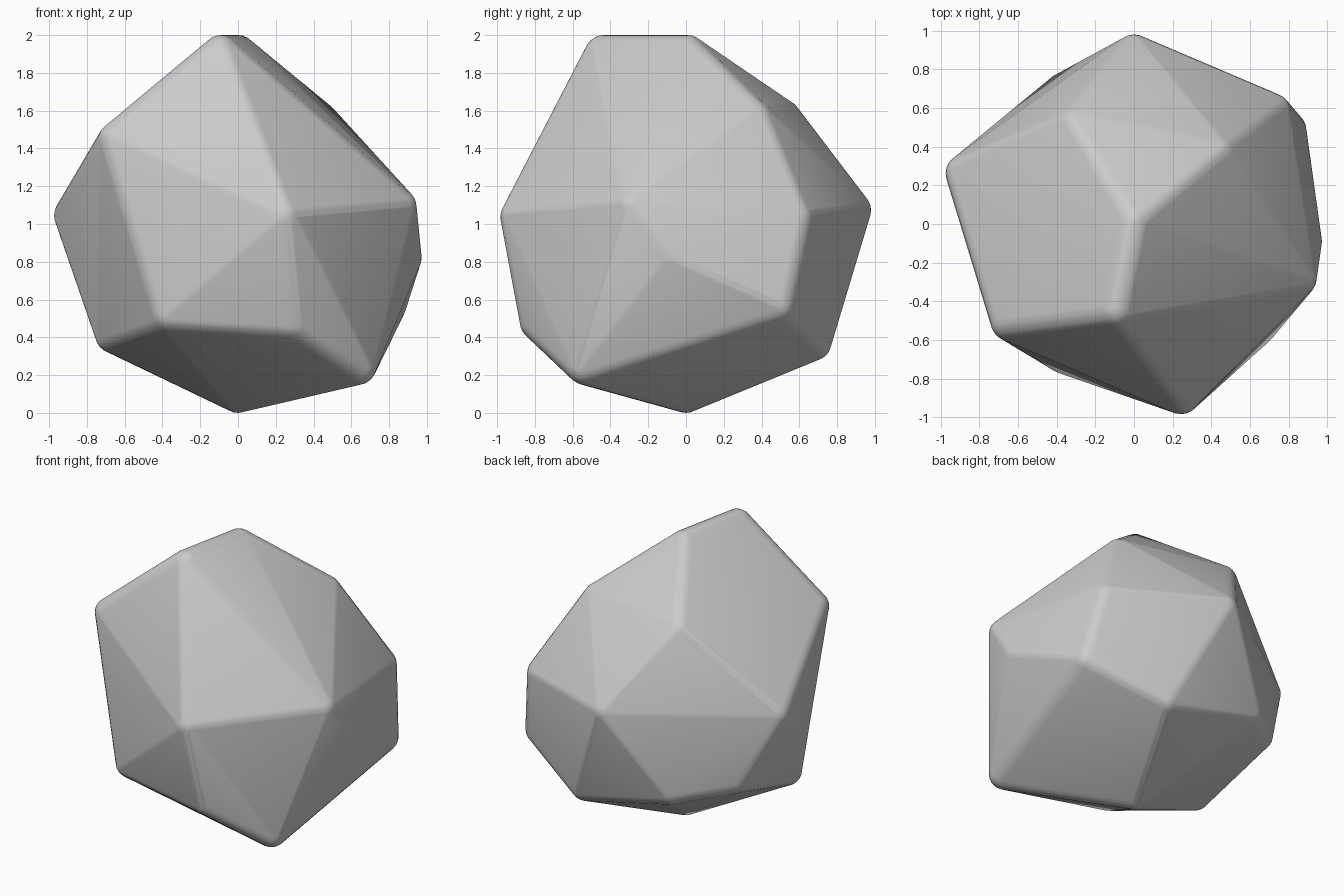
import bpy, bmesh
from mathutils import Vector

if "Cube" in bpy.data.objects:
    bpy.data.objects.remove(bpy.data.objects["Cube"])

ROUND = 0.10                 # radius of the softened corners and edges
CENTRE = Vector((0, 0, 1))

# corner positions of the faceted stone
corners = [
    (0.00, 0.01, 2.00), (-0.10, -0.48, 1.99),                        # crown
    (-0.34, 0.57, 1.63), (0.48, 0.41, 1.62), (-0.71, -0.56, 1.49),   # upper ring
    (0.79, 0.64, 1.03), (0.00, 0.98, 1.08), (-0.97, 0.29, 1.05),     # waist
    (0.27, -0.98, 1.04), (0.94, -0.31, 1.10), (0.97, -0.10, 0.80),
    (-0.40, -0.75, 0.47), (0.33, -0.86, 0.43), (0.69, -0.58, 0.18),  # lower ring
    (0.87, 0.53, 0.53), (0.34, 0.74, 0.31), (-0.40, 0.76, 0.48),
    (-0.75, 0.47, 0.55), (-0.73, -0.20, 0.35),
    (0.00, 0.00, 0.00),                                              # foot
]

# a small ball in every corner, then one hull around them all
bm = bmesh.new()
ball = bmesh.new()
bmesh.ops.create_icosphere(ball, subdivisions=3, radius=ROUND)
for c in corners:
    d = Vector(c) - CENTRE
    p = CENTRE + d * (1 - ROUND / d.length)
    for v in ball.verts:
        bm.verts.new(p + v.co)
ball.free()
res = bmesh.ops.convex_hull(bm, input=bm.verts)
hull_verts = {v for f in bm.faces for v in f.verts}
bmesh.ops.delete(bm, geom=[v for v in bm.verts if v not in hull_verts], context='VERTS')
bmesh.ops.recalc_face_normals(bm, faces=bm.faces)

# stand it on the ground
low = min(v.co.z for v in bm.verts)
bmesh.ops.translate(bm, verts=bm.verts, vec=(0, 0, -low))

mesh = bpy.data.meshes.new("faceted_stone")
bm.to_mesh(mesh)
bm.free()
stone = bpy.data.objects.new("faceted_stone", mesh)
bpy.context.collection.objects.link(stone)
bpy.context.view_layer.objects.active = stone
stone.select_set(True)
bpy.ops.object.shade_smooth_by_angle()
